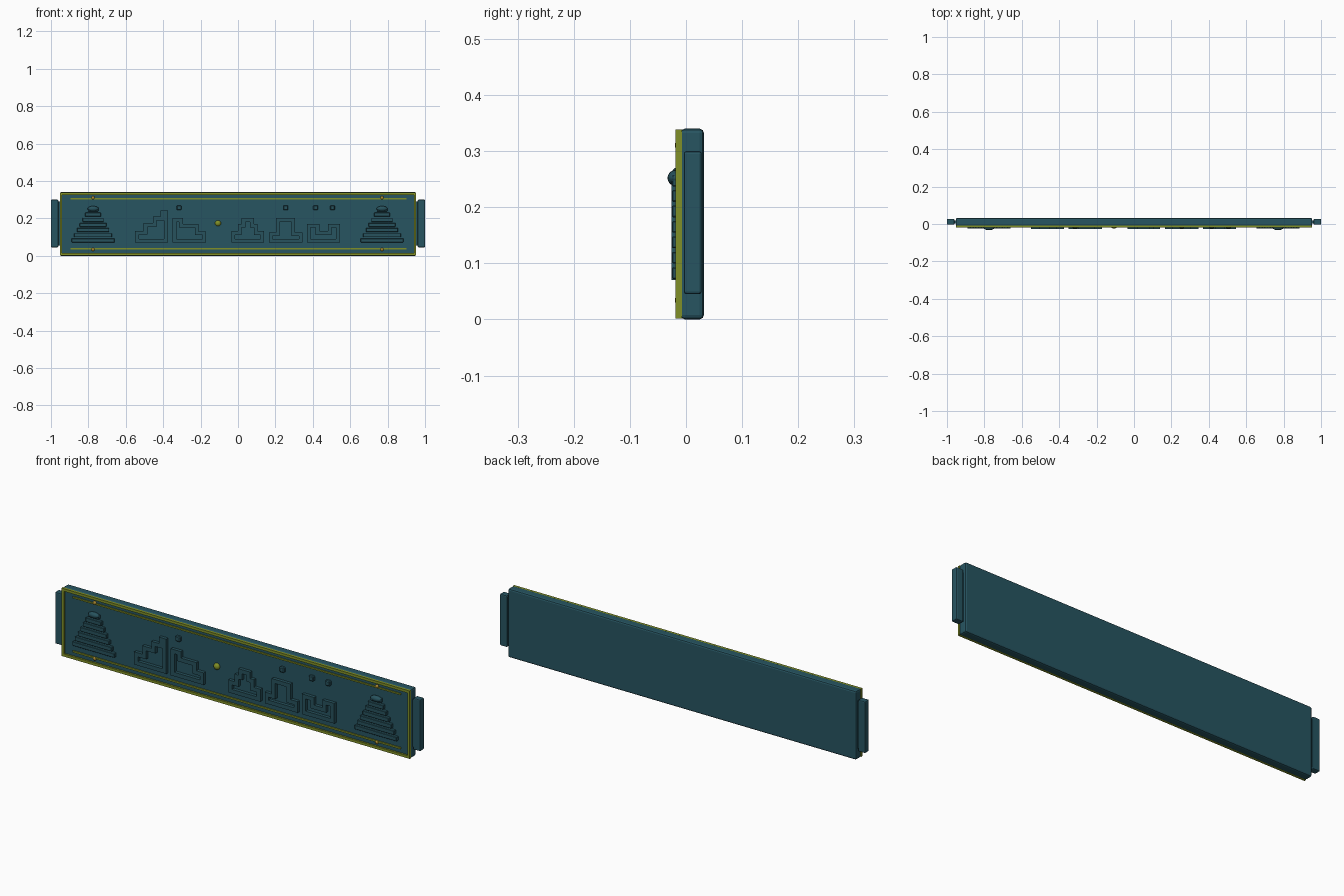
import bpy, bmesh
from mathutils import Matrix, Vector

if "Cube" in bpy.data.objects:
    bpy.data.objects.remove(bpy.data.objects["Cube"])


def material(name, color):
    m = bpy.data.materials.new(name)
    m.diffuse_color = (*color, 1)
    m.use_nodes = True
    m.node_tree.nodes["Principled BSDF"].inputs["Base Color"].default_value = m.diffuse_color
    return m


STONE = material("dark_teal", (0.02, 0.09, 0.12))
CARVE = material("carving_teal", (0.02, 0.085, 0.11))
TRIM = material("olive_trim", (0.22, 0.28, 0.02))
GOLD = material("gold_stud", (0.4, 0.25, 0.03))


def boxes(name, spans, mat, bevel=0.0, segments=1):
    """One object from boxes given as (x0, x1, y0, y1, z0, z1)."""
    bm = bmesh.new()
    for x0, x1, y0, y1, z0, z1 in spans:
        mid = Vector(((x0 + x1) / 2, (y0 + y1) / 2, (z0 + z1) / 2))
        size = Matrix.Diagonal((x1 - x0, y1 - y0, z1 - z0, 1))
        bmesh.ops.create_cube(bm, size=1, matrix=Matrix.Translation(mid) @ size)
    if bevel:
        bmesh.ops.bevel(bm, geom=bm.edges[:], offset=bevel, segments=segments,
                        profile=0.5, affect='EDGES')
    me = bpy.data.meshes.new(name)
    bm.to_mesh(me)
    bm.free()
    me.materials.append(mat)
    ob = bpy.data.objects.new(name, me)
    bpy.context.collection.objects.link(ob)
    return ob


def stud(name, x, y, z, scale, mat):
    bpy.ops.mesh.primitive_uv_sphere_add(segments=16, ring_count=10, radius=1, location=(x, y, z))
    ob = bpy.context.object
    ob.name = name
    ob.scale = scale
    ob.data.materials.append(mat)
    bpy.ops.object.shade_smooth()


def outline(name, pts, w=0.02):
    """Closed right-angled stroke; the points run along its outer edge centre."""
    h = w / 2
    spans = []
    for (xa, za), (xb, zb) in zip(pts, pts[1:] + pts[:1]):
        spans.append((min(xa, xb) - h, max(xa, xb) + h, -0.026, -0.006,
                      min(za, zb) - h, max(za, zb) + h))
    boxes(name, spans, CARVE)


# Main slab and end tabs
boxes("slab", [(-0.953, 0.953, -0.01, 0.032, 0, 0.34)], STONE, 0.008, 2)
for side, s in (("left", -1), ("right", 1)):
    a, b = sorted((s * 1.0, s * 0.961))
    boxes(side + "_tab", [(a, b, -0.004, 0.028, 0.045, 0.30)], STONE, 0.005, 2)
    a, b = sorted((s * 0.965, s * 0.94))
    boxes(side + "_tab_neck", [(a, b, 0.003, 0.02, 0.055, 0.29)], STONE)

# Border frame and inner lines
Y0, Y1 = -0.019, -0.007
boxes("border_frame", [
    (-0.953, 0.953, Y0, Y1, 0.002, 0.015), (-0.953, 0.953, Y0, Y1, 0.325, 0.338),
    (-0.953, -0.94, Y0, Y1, 0.015, 0.325), (0.94, 0.953, Y0, Y1, 0.015, 0.325)], TRIM)
boxes("inner_lines", [(-0.895, 0.9, -0.016, Y1, 0.034, 0.042),
                      (-0.895, 0.9, -0.016, Y1, 0.302, 0.309)], TRIM)

# Stepped pyramids with a rounded cap, and studs on the inner lines
for side, cx in (("left", -0.775), ("right", 0.77)):
    steps = []
    for i in range(7):
        hw = 0.115 - 0.0145 * i
        z = 0.072 + 0.0275 * i
        steps.append((cx - hw, cx + hw, -0.025, -0.006, z, z + 0.021))
    boxes(side + "_pyramid", steps, CARVE, 0.002)
    stud(side + "_pyramid_cap", cx, -0.019, 0.252, (0.03, 0.014, 0.014), CARVE)
    for part, z in (("upper", 0.31), ("lower", 0.034)):
        stud(f"{side}_{part}_stud", cx, -0.013, z, (0.009, 0.007, 0.009), GOLD)

# Stepped outline carvings
outline("rising_stair", [(-0.54, 0.08), (-0.54, 0.123), (-0.495, 0.123), (-0.495, 0.165),
                         (-0.445, 0.165), (-0.445, 0.2), (-0.405, 0.2), (-0.405, 0.232),
                         (-0.385, 0.232), (-0.385, 0.08)])
outline("falling_stair", [(-0.34, 0.08), (-0.34, 0.192), (-0.305, 0.192), (-0.305, 0.16),
                          (-0.26, 0.16), (-0.26, 0.16), (-0.22, 0.16), (-0.22, 0.12),
                          (-0.18, 0.12), (-0.18, 0.08)])
outline("stepped_mound", [(-0.025, 0.08), (-0.025, 0.122), (0.01, 0.122), (0.01, 0.16),
                          (0.03, 0.16), (0.03, 0.192), (0.075, 0.192), (0.075, 0.16),
                          (0.095, 0.16), (0.095, 0.122), (0.13, 0.122), (0.13, 0.08)])
outline("hat_shape", [(0.175, 0.08), (0.175, 0.115), (0.212, 0.115), (0.212, 0.192),
                      (0.295, 0.192), (0.295, 0.115), (0.335, 0.115), (0.335, 0.08)])
outline("notched_block", [(0.378, 0.08), (0.378, 0.16), (0.425, 0.16), (0.425, 0.122),
                          (0.49, 0.122), (0.49, 0.16), (0.535, 0.16), (0.535, 0.08)])

# Small square dots above the carvings and the centre bead
for i, x in enumerate((-0.315, 0.255, 0.415, 0.505)):
    boxes(f"dot_{i + 1}", [(x - 0.013, x + 0.013, -0.024, -0.006, 0.244, 0.27)], CARVE, 0.004)
stud("centre_bead", -0.107, -0.012, 0.174, (0.016, 0.013, 0.016), TRIM)
